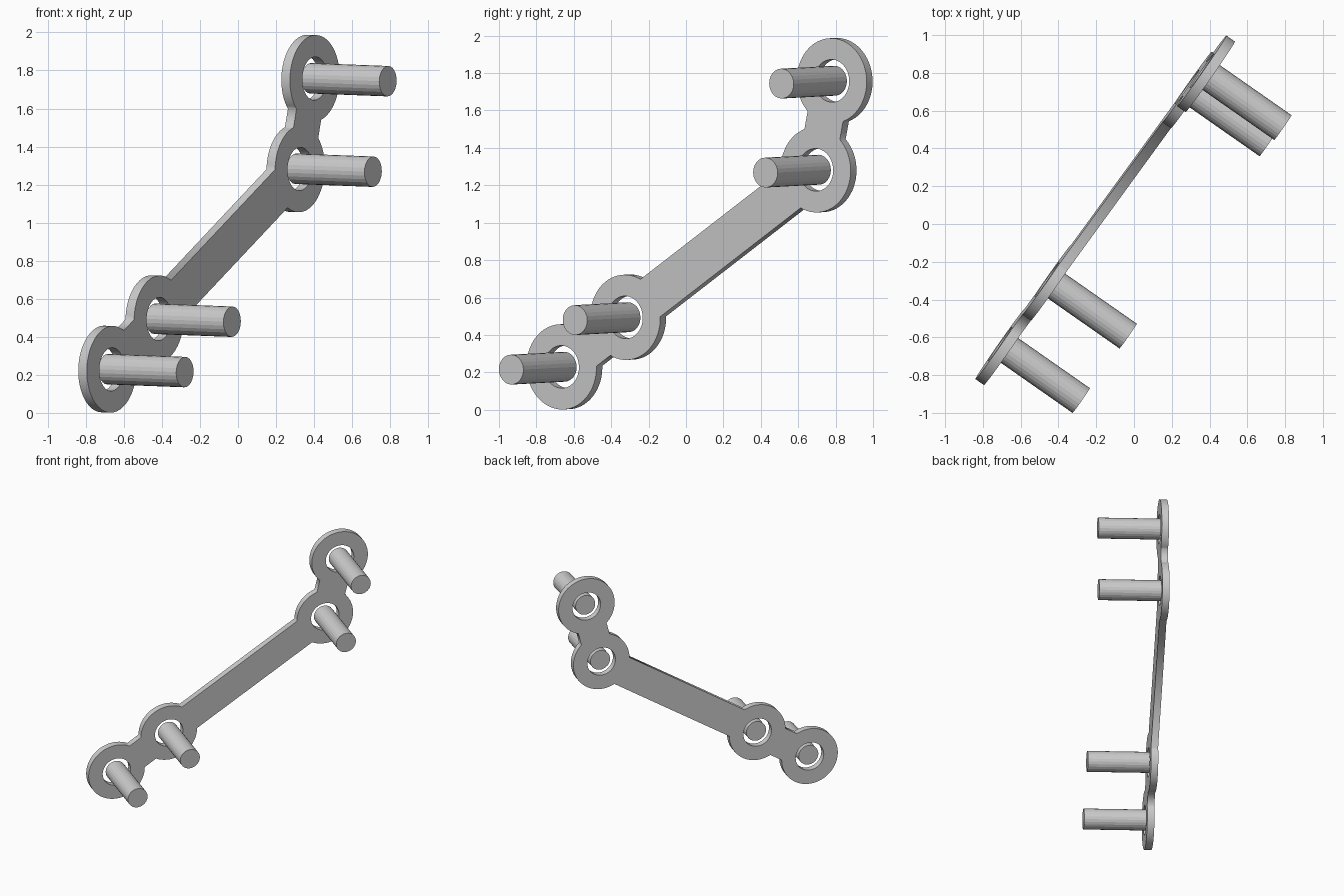
import bpy
from math import sin, cos, asin, atan2, tau
from mathutils import Matrix, Vector

cube = bpy.data.objects.get("Cube")
if cube:
    bpy.data.objects.remove(cube, do_unlink=True)

RING_R, HOLE_R, LINK_HALF = 0.228, 0.114, 0.118
THICK = 0.055
PIN_R, PIN_LEN = 0.08, 0.497
RINGS = [(-0.926, 0.23), (-0.504, 0.495), (0.755, 1.284), (0.87, 1.76)]

# Plate frame: u runs along the plate, v up it, n out of its front face
n = Vector((0.82, -0.573, -0.031)).normalized()
u = Vector((0.573, 0.82, 0)).normalized()
frame = Matrix((u, n.cross(u), n)).transposed().to_4x4()
frame.translation = (-0.162, 0.113, 0)


def arc(center, radius, start, end, steps):
    return [(center[0] + radius * cos(start + (end - start) * i / steps),
             center[1] + radius * sin(start + (end - start) * i / steps))
            for i in range(steps + 1)]


def heading(a, b):
    return atan2(b[1] - a[1], b[0] - a[0])


def add_loop(curve, points):
    spline = curve.splines.new('POLY')
    spline.points.add(len(points) - 1)
    for p, (x, y) in zip(spline.points, points):
        p.co = (x, y, 0, 1)
    spline.use_cyclic_u = True


# Outline: walk up one side of the chain of rings and back down the other
curve = bpy.data.curves.new("linked_ring_plate", 'CURVE')
curve.dimensions = '2D'
curve.fill_mode = 'BOTH'
curve.extrude = THICK / 2
walk = RINGS + RINGS[-2:0:-1]
half_angle = asin(LINK_HALF / RING_R)
outline = []
for i, ring in enumerate(walk):
    start = heading(ring, walk[i - 1]) + half_angle
    end = heading(ring, walk[(i + 1) % len(walk)]) - half_angle
    sweep = (end - start) % tau
    outline += arc(ring, RING_R, start, start + sweep, max(4, round(sweep * 10)))
add_loop(curve, outline)
for ring in RINGS:
    add_loop(curve, arc(ring, HOLE_R, 0, tau, 48)[:-1])

plate = bpy.data.objects.new("linked_ring_plate", curve)
bpy.context.collection.objects.link(plate)
plate.matrix_world = frame
bpy.ops.object.select_all(action='DESELECT')
plate.select_set(True)
bpy.context.view_layer.objects.active = plate
bpy.ops.object.convert(target='MESH')

# Pins: one through each hole, starting at the middle of the plate
for i, (x, y) in enumerate(RINGS):
    bpy.ops.mesh.primitive_cylinder_add(vertices=24, radius=PIN_R, depth=PIN_LEN)
    pin = bpy.context.object
    pin.name = f"pin_{i + 1}"
    pin.matrix_world = frame @ Matrix.Translation((x, y, PIN_LEN / 2))
